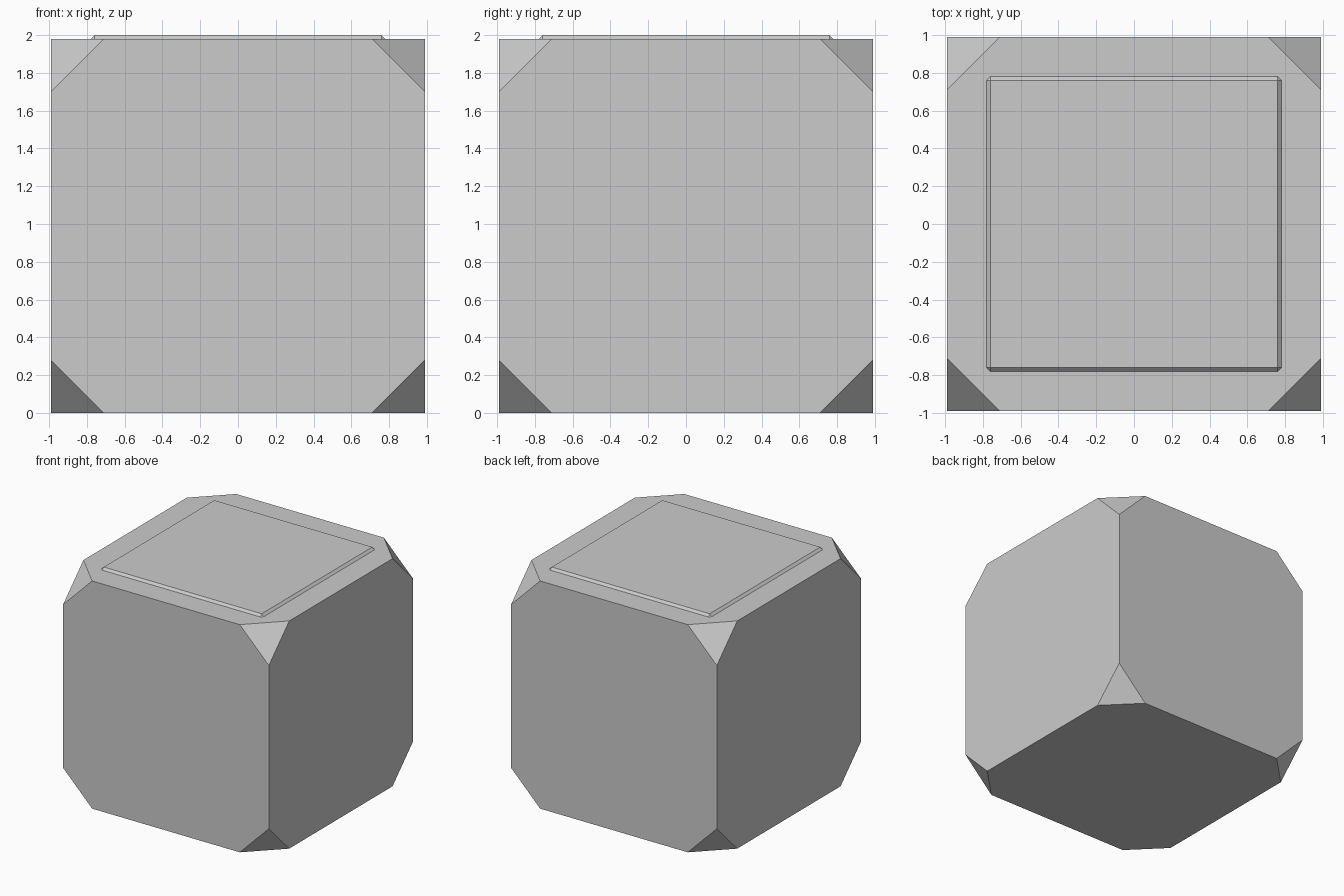
import bpy, bmesh, math
from itertools import product
from mathutils import Vector

if "Cube" in bpy.data.objects:
    bpy.data.objects.remove(bpy.data.objects["Cube"])

HALF = 0.99      # half size of the cube body
CUT = 0.28       # corner cut length along each edge


def finish(name, bm, z):
    bmesh.ops.recalc_face_normals(bm, faces=bm.faces)
    mesh = bpy.data.meshes.new(name)
    bm.to_mesh(mesh)
    bm.free()
    obj = bpy.data.objects.new(name, mesh)
    obj.location.z = z
    bpy.context.collection.objects.link(obj)
    return obj


# Body: cube with all eight corners cut off flat
bm = bmesh.new()
for signs in product((-1, 1), repeat=3):
    for axis in range(3):
        p = Vector(signs) * HALF
        p[axis] -= signs[axis] * CUT
        bm.verts.new(p)
bmesh.ops.convex_hull(bm, input=bm.verts)
bmesh.ops.dissolve_limit(bm, angle_limit=math.radians(1), verts=bm.verts, edges=bm.edges)
finish("cube_body", bm, HALF)

# Top plate: thin square slab with chamfered edges, sunk into the body
bm = bmesh.new()
bmesh.ops.create_cube(bm, size=1)
bmesh.ops.scale(bm, vec=(1.56, 1.56, 0.06), verts=bm.verts)
bmesh.ops.bevel(bm, geom=bm.edges[:], offset=0.02, segments=1, affect='EDGES', profile=0.5)
finish("top_plate", bm, 1.97)
